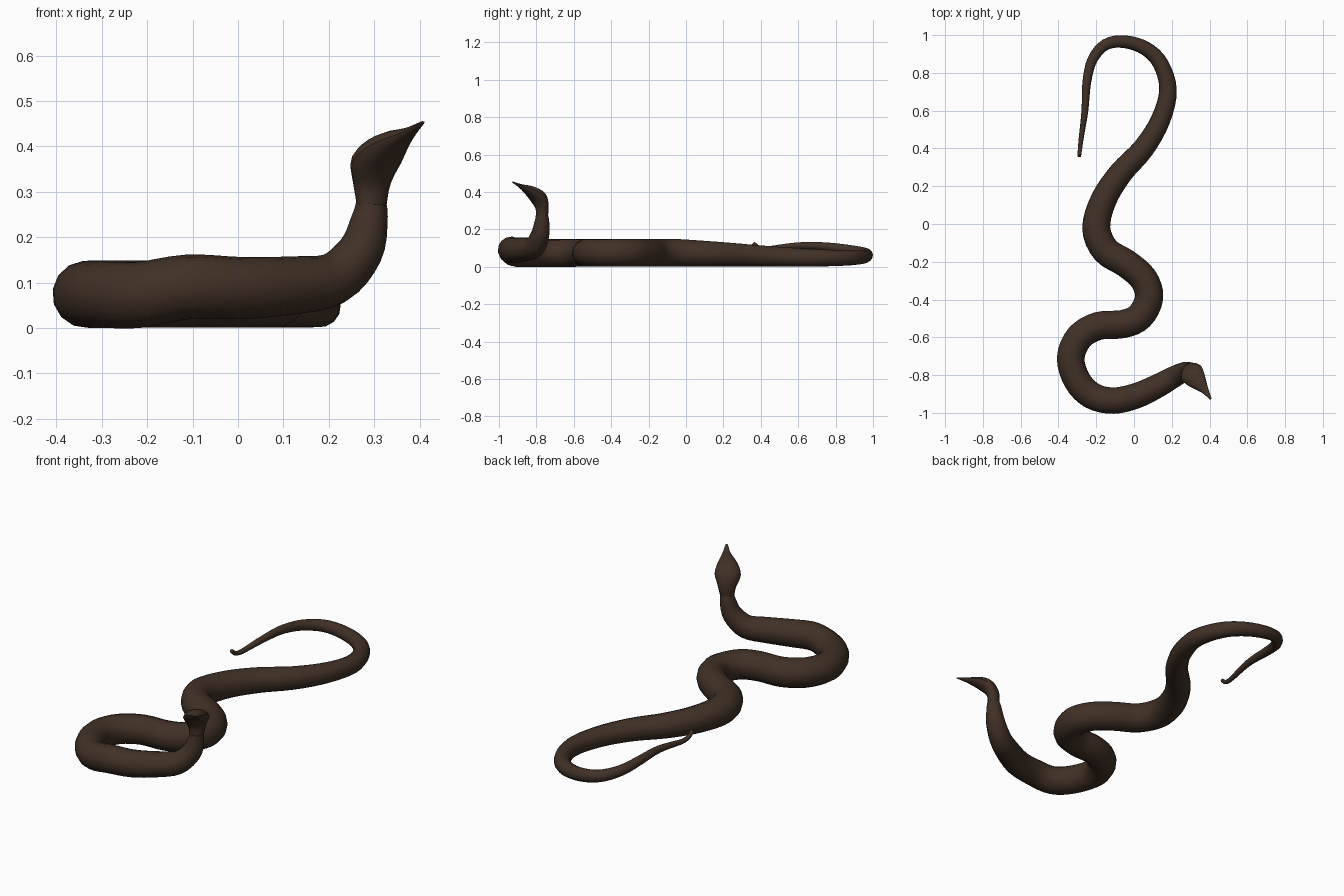
import bpy, bmesh, math
from mathutils import Vector

cube = bpy.data.objects.get("Cube")
if cube:
    bpy.data.objects.remove(cube, do_unlink=True)

brown = bpy.data.materials.new("dark_brown")
brown.use_nodes = True
colour = (.052, .03, .019, 1)
brown.diffuse_color = colour
shader = brown.node_tree.nodes["Principled BSDF"]
shader.inputs["Base Color"].default_value = colour
shader.inputs["Roughness"].default_value = .8

SIDES = 14


def smooth_path(points, steps):
    """Sample a smooth curve that passes through all the points."""
    points = [Vector(point) for point in points]
    first = points[0] * 2 - points[1]
    last = points[-1] * 2 - points[-2]
    points = [first, *points, last]
    samples = []
    for before, start, end, after in zip(points, points[1:], points[2:], points[3:]):
        leave = (end - before) / 2
        arrive = (after - start) / 2
        for step in range(steps):
            t = step / steps
            blend = t * t * (3 - 2 * t)
            position = start.lerp(end, blend)
            position += leave * t * (1 - t) ** 2 - arrive * t * t * (1 - t)
            samples.append(position)
    samples.append(points[-2])
    return samples


def loft(name, centres, widths, heights, side):
    """Skin oval rings along a path, carrying the side direction forward."""
    bm = bmesh.new()
    rings = []
    final = len(centres) - 1
    for i, (centre, width, height) in enumerate(zip(centres, widths, heights)):
        tangent = (centres[min(i + 1, final)] - centres[max(i - 1, 0)]).normalized()
        side = (side - tangent * side.dot(tangent)).normalized()
        up = side.cross(tangent)
        angles = [math.tau * k / SIDES for k in range(SIDES)]
        rings.append([
            bm.verts.new(centre + side * math.cos(a) * width + up * math.sin(a) * height)
            for a in angles
        ])
    for ring, following in zip(rings, rings[1:]):
        for k in range(SIDES):
            j = (k + 1) % SIDES
            bm.faces.new((ring[k], ring[j], following[j], following[k]))
    bm.faces.new(rings[0])
    bm.faces.new(rings[-1])
    bmesh.ops.recalc_face_normals(bm, faces=bm.faces)
    mesh = bpy.data.meshes.new(name)
    bm.to_mesh(mesh)
    bm.free()
    mesh.materials.append(brown)
    part = bpy.data.objects.new(name, mesh)
    bpy.context.collection.objects.link(part)
    bpy.ops.object.select_all(action="DESELECT")
    part.select_set(True)
    bpy.context.view_layer.objects.active = part
    bpy.ops.object.shade_smooth_by_angle(angle=math.radians(40))


# Winding body seen in plan, from tail tip to the front bend
plan = [
    (-.29, .36), (-.28, .45), (-.26, .6), (-.25, .75), (-.22, .87),
    (-.15, .95), (-.05, .965), (.06, .93), (.14, .85), (.18, .71),
    (.14, .55), (.05, .4), (-.07, .27), (-.16, .13), (-.2, -.02),
    (-.15, -.14), (-.04, -.21), (.05, -.29), (.08, -.39), (.03, -.49),
    (-.06, -.53), (-.19, -.54), (-.29, -.6), (-.335, -.71),
    (-.3, -.83), (-.22, -.91),
]
# Front of the body rising into the neck, with its lift off the ground
rising = [
    (-.11, -.935, .02), (.01, -.91, .02), (.12, -.86, .03), (.21, -.81, .05),
    (.27, -.78, .12), (.29, -.77, .2), (.294, -.77, .24),
]
spine = smooth_path([(x, y, 0) for x, y in plan] + rising, 4)

# Distance of every ring from the tail tip
distances = [0]
for previous, current in zip(spine, spine[1:]):
    distances.append(distances[-1] + (current - previous).length)

# Even taper to the tail, quick narrowing at the neck, and a humped, curled tail
radii = []
for centre, along in zip(spine, distances):
    to_neck = distances[-1] - along
    tail_radius = .01 + along * .033
    neck_radius = .034 + .041 * (1 - math.exp(-4 * to_neck))
    radius = min(tail_radius, neck_radius)
    hump = .095 * math.exp(-((along - .25) / .42) ** 2)
    curl = .05 * math.exp(-30 * along)
    centre.z += radius + hump + curl
    radii.append(radius)
loft("snake_body", spine, radii, radii, Vector((1, 0, 0)))

# Neck top and flattened arrow-shaped head with a narrow snout
skull = smooth_path([
    (.29, -.77, .22), (.294, -.77, .27), (.295, -.77, .32), (.305, -.79, .37),
    (.335, -.83, .405), (.375, -.88, .43), (.407, -.927, .453),
], 3)
half_widths = [.033, .035, .046, .064, .05, .021, .005]
widths = [v.x for v in smooth_path([(w, 0, 0) for w in half_widths], 3)]
heights = [w * max(.55, 1 - i / len(widths)) for i, w in enumerate(widths)]
loft("snake_head", skull, widths, heights, Vector((.82, .58, 0)))
